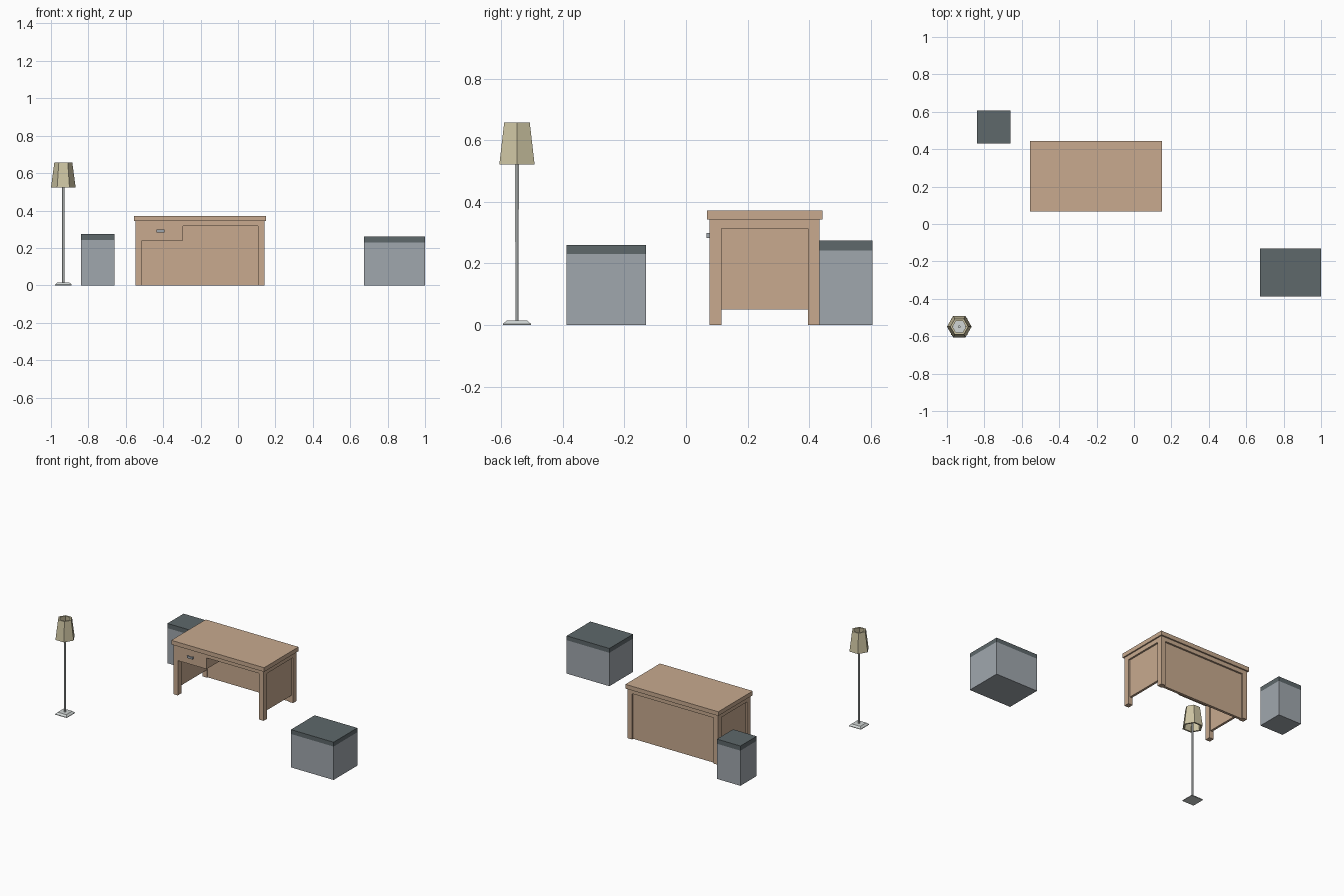
import bpy, bmesh, math

if "Cube" in bpy.data.objects:
    bpy.data.objects.remove(bpy.data.objects["Cube"])


def material(name, rgb):
    m = bpy.data.materials.new(name)
    lin = [(c / 255 / 12.92) if c < 11 else ((c / 255 + 0.055) / 1.055) ** 2.4 for c in rgb]
    m.diffuse_color = (*lin, 1)
    m.use_nodes = True
    m.node_tree.nodes["Principled BSDF"].inputs["Base Color"].default_value = m.diffuse_color
    return m


WOOD = material("light wood", (200, 170, 143))
GREY = material("blue grey", (160, 167, 174))
DARK = material("dark grey", (94, 104, 107))
CREAM = material("cream shade", (206, 197, 163))
METAL = material("pale metal", (208, 213, 212))


def finish(name, bm, mat):
    bmesh.ops.recalc_face_normals(bm, faces=bm.faces)
    me = bpy.data.meshes.new(name)
    bm.to_mesh(me)
    bm.free()
    me.materials.append(mat)
    ob = bpy.data.objects.new(name, me)
    bpy.context.collection.objects.link(ob)
    return ob


def box(name, x, y, z, mat):
    """Box from (min, max) ranges."""
    bm = bmesh.new()
    bmesh.ops.create_cube(bm, size=1)
    for v in bm.verts:
        v.co = [r[0] if c < 0 else r[1] for c, r in zip(v.co, (x, y, z))]
    return finish(name, bm, mat)


def frame(name, outline, y, mat):
    """Outline in x, z extruded along y."""
    bm = bmesh.new()
    f = bm.faces.new([bm.verts.new((a, y[0], b)) for a, b in outline])
    new = bmesh.ops.extrude_face_region(bm, geom=[f])["geom"]
    bmesh.ops.translate(bm, vec=(0, y[1] - y[0], 0),
                        verts=[g for g in new if isinstance(g, bmesh.types.BMVert)])
    return finish(name, bm, mat)


def lathe(name, centre, profile, sides, turn, mat, closed=False):
    """Faceted rings from (radius, z) pairs; closed joins last ring to first."""
    bm = bmesh.new()
    rings = [[bm.verts.new((centre[0] + r * math.cos(turn + math.tau * i / sides),
                            centre[1] + r * math.sin(turn + math.tau * i / sides), z))
              for i in range(sides)] for r, z in profile]
    pairs = list(zip(rings, rings[1:]))
    if closed:
        pairs.append((rings[-1], rings[0]))
    else:
        bm.faces.new(rings[0])
        bm.faces.new(rings[-1])
    for a, b in pairs:
        for i in range(sides):
            j = (i + 1) % sides
            bm.faces.new((a[i], a[j], b[j], b[i]))
    return finish(name, bm, mat)


# Desk top
box("desk_top", (-0.556, 0.151), (0.068, 0.443), (0.343, 0.372), WOOD)

# Front legs, rail and drawer front in one outline
L, R, T = -0.547, 0.142, 0.343
frame("desk_front_frame",
      [(L, 0), (L + .034, 0), (L + .034, .24), (-.293, .24), (-.293, .317),
       (R - .034, .317), (R - .034, 0), (R, 0), (R, T), (L, T)], (0.077, 0.115), WOOD)
box("desk_drawer_box", (L + .025, -.293), (0.115, 0.40), (0.24, T), WOOD)

# Back legs and rail, with the recessed back panel
frame("desk_back_frame",
      [(L, 0), (L + .034, 0), (L + .034, .315), (R - .034, .315),
       (R - .034, 0), (R, 0), (R, T), (L, T)], (0.397, 0.433), WOOD)
box("desk_back_panel", (L + .034, R - .034), (0.403, 0.421), (0, .315), WOOD)

# Side rails and recessed side panels
for side, x, s in (("left", L, 1), ("right", R, -1)):
    box(f"desk_{side}_rail", sorted((x, x + s * .034)), (0.115, 0.397), (.313, T), WOOD)
    box(f"desk_{side}_panel", sorted((x + s * .012, x + s * .028)), (0.115, 0.397), (.05, .313), WOOD)

# Drawer handle: bar on two posts
box("handle_bar", (-.435, -.393), (.066, .070), (.283, .298), GREY)
for x in (-.435, -.400):
    box("handle_post", (x, x + .007), (.070, .077), (.283, .298), GREY)

# Two lidded storage boxes
for name, x, y, split, top in (("small", (-.839, -.66), (.43, .606), .242, .274),
                               ("large", (.675, 1.0), (-.388, -.13), .23, .26)):
    box(f"{name}_box_body", x, y, (0, split), GREY)
    box(f"{name}_box_lid", x, y, (split, top), DARK)

# Floor lamp: square base, hexagonal pole, thick open shade
C = (-.934, -.549)
q = math.sqrt(2)
lathe("lamp_base", C, [(.045 * q, 0), (.045 * q, .004), (.033 * q, .015)], 4, math.pi / 4, METAL)
lathe("lamp_pole", C, [(.006, .015), (.007, .56)], 6, 0, METAL)
lathe("lamp_shade", C, [(.066, .522), (.048, .657), (.036, .657), (.054, .522)], 6, 0, CREAM, True)
